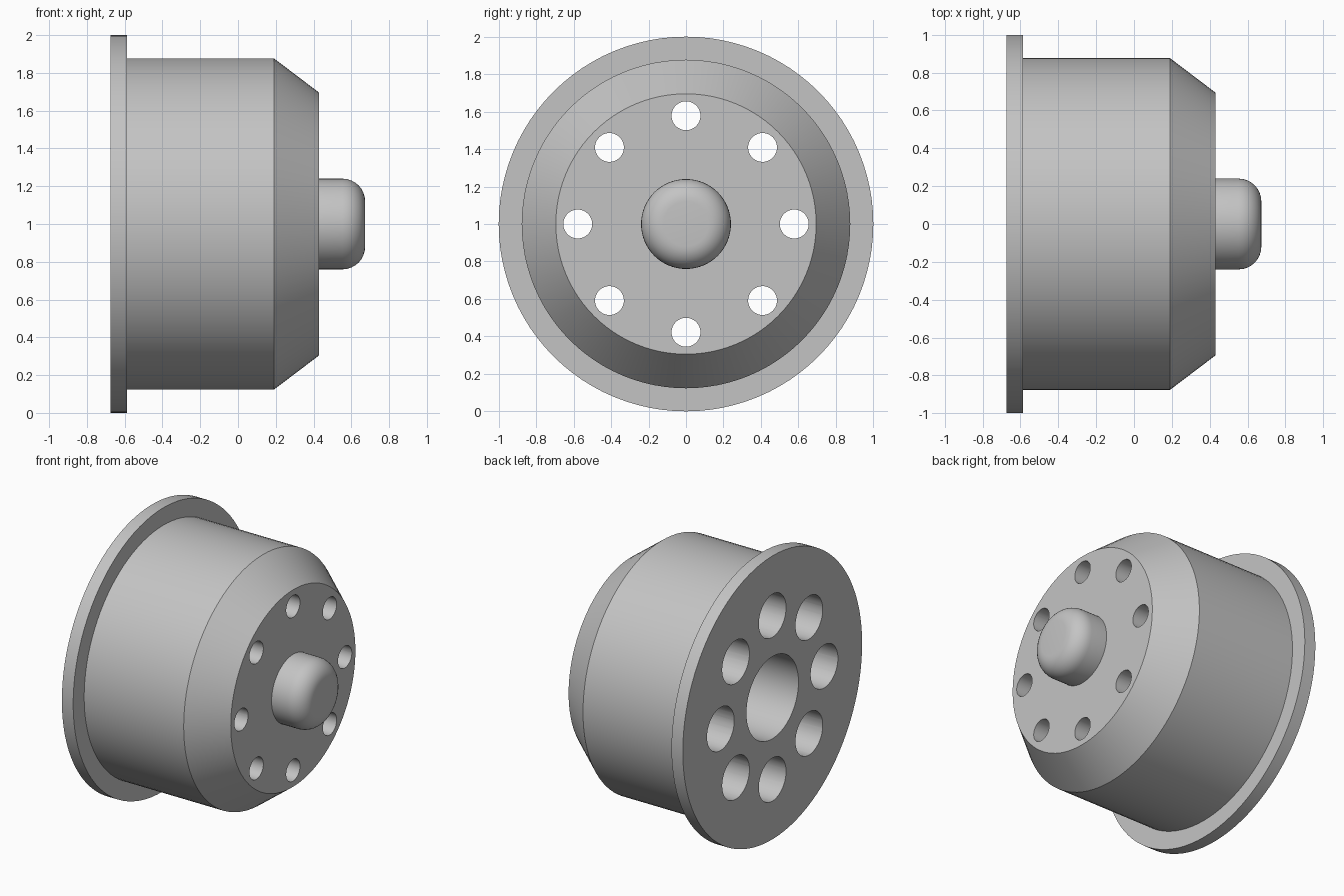
import bpy
import bmesh
from math import cos, sin, pi, radians
from mathutils import Matrix, Vector

default = bpy.data.objects.get("Cube")
if default:
    bpy.data.objects.remove(default, do_unlink=True)

grey = bpy.data.materials.new("metal grey")
grey.use_nodes = True
grey.diffuse_color = (0.55, 0.55, 0.55, 1)
grey.node_tree.nodes["Principled BSDF"].inputs["Base Color"].default_value = (0.55, 0.55, 0.55, 1)

AXLE = Vector((0, 0, 1))


def lathe(bm, profile, steps, offset=AXLE):
    """Spin (x, radius) points around an axis parallel to x."""
    verts = [bm.verts.new((x, 0, r)) for x, r in profile]
    edges = [bm.edges.new(pair) for pair in zip(verts, verts[1:])]
    out = bmesh.ops.spin(bm, geom=verts + edges, cent=(0, 0, 0), axis=(1, 0, 0),
                         angle=2 * pi, steps=steps, use_merge=True)
    new = list({v for e in edges for v in e.verts} |
               {v for v in bm.verts if v.link_edges and not v.tag})
    bmesh.ops.remove_doubles(bm, verts=new, dist=0.0001)
    fresh = [v for v in bm.verts if not v.tag]
    bmesh.ops.translate(bm, verts=fresh, vec=offset)
    for v in fresh:
        v.tag = True


def make_object(name, bm):
    bmesh.ops.dissolve_degenerate(bm, dist=0.0001, edges=bm.edges[:])
    bmesh.ops.recalc_face_normals(bm, faces=bm.faces[:])
    mesh = bpy.data.meshes.new(name)
    bm.to_mesh(mesh)
    bm.free()
    mesh.materials.append(grey)
    obj = bpy.data.objects.new(name, mesh)
    bpy.context.collection.objects.link(obj)
    return obj


def smooth(obj):
    bpy.ops.object.select_all(action="DESELECT")
    obj.select_set(True)
    bpy.context.view_layer.objects.active = obj
    bpy.ops.object.shade_smooth_by_angle(angle=radians(30))


# Flanged barrel with chamfered face and blind centre bore
BORE_END = 0.19
bm = bmesh.new()
lathe(bm, [(BORE_END, 0), (BORE_END, 0.29), (-0.675, 0.29), (-0.675, 1), (-0.587, 1),
           (-0.587, 0.877), (0.19, 0.877), (0.43, 0.695), (0.43, 0)], 96)
body = make_object("hub_body", bm)

# Eight stepped bolt holes, wide from the back and narrow through the face
bm = bmesh.new()
for i in range(8):
    a = i * pi / 4
    lathe(bm, [(-0.8, 0), (-0.8, 0.152), (BORE_END, 0.152), (BORE_END, 0.077),
               (0.6, 0.077), (0.6, 0)], 48,
          AXLE + 0.578 * Vector((0, cos(a), sin(a))))
cutter = make_object("bolt_hole_cutter", bm)
cutter.hide_render = True

cut = body.modifiers.new("bolt holes", "BOOLEAN")
cut.operation = "DIFFERENCE"
cut.solver = "EXACT"
cut.object = cutter
bpy.ops.object.select_all(action="DESELECT")
bpy.context.view_layer.objects.active = body
body.select_set(True)
bpy.ops.object.modifier_apply(modifier=cut.name)
bpy.data.objects.remove(cutter, do_unlink=True)
smooth(body)

# Rounded centre cap
R, END, FILLET = 0.24, 0.673, 0.12
arc = [(END - FILLET + FILLET * sin(t), R - FILLET + FILLET * cos(t))
       for t in (k * pi / 16 for k in range(9))]
bm = bmesh.new()
lathe(bm, [(0.4, 0), (0.4, R)] + arc + [(END, 0)], 64)
smooth(make_object("centre_cap", bm))
